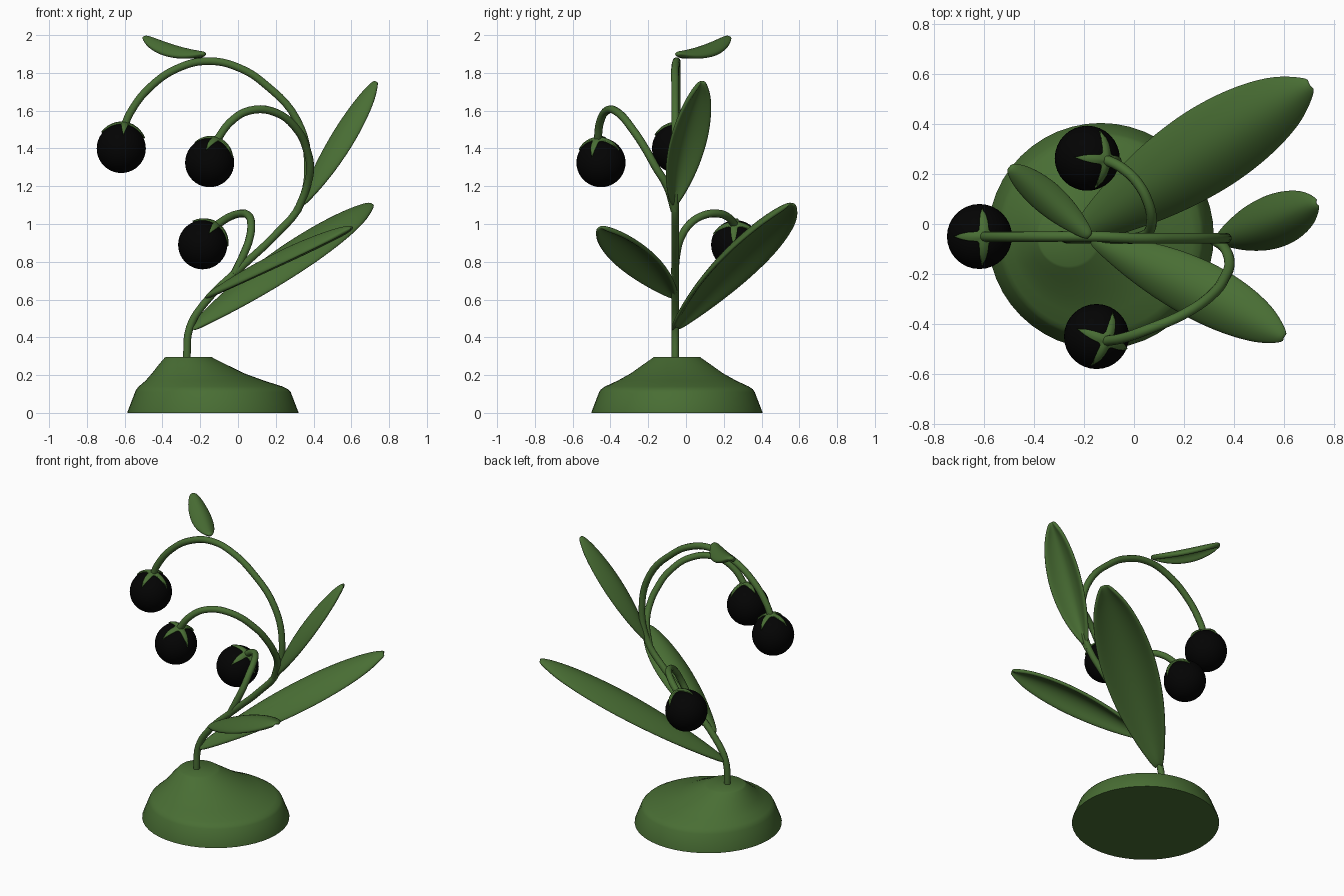
import bpy, bmesh
from math import sin, cos, pi, radians
from mathutils import Vector

if "Cube" in bpy.data.objects:
    bpy.data.objects.remove(bpy.data.objects["Cube"])


def material(name, rgb):
    m = bpy.data.materials.new(name)
    m.diffuse_color = (*rgb, 1)
    m.use_nodes = True
    m.node_tree.nodes["Principled BSDF"].inputs["Base Color"].default_value = m.diffuse_color
    return m


GREEN = material("leaf_green", (0.066, 0.155, 0.034))
BLACK = material("berry_black", (0.001, 0.001, 0.001))


def smooth(ob, angle):
    bpy.ops.object.select_all(action='DESELECT')
    ob.select_set(True)
    bpy.context.view_layer.objects.active = ob
    bpy.ops.object.shade_smooth_by_angle(angle=radians(angle))


def finish(bm, name, mat, angle=40):
    bmesh.ops.recalc_face_normals(bm, faces=bm.faces)
    me = bpy.data.meshes.new(name)
    bm.to_mesh(me)
    bm.free()
    ob = bpy.data.objects.new(name, me)
    bpy.context.collection.objects.link(ob)
    me.materials.append(mat)
    smooth(ob, angle)
    return ob


def mound(name, rings, y, n=48):
    """Loft of offset circles given as (z, centre x, radius)."""
    bm = bmesh.new()
    loops = [[bm.verts.new((cx + r * cos(2 * pi * i / n), y + r * sin(2 * pi * i / n), z))
              for i in range(n)] for z, cx, r in rings]
    for a, b in zip(loops, loops[1:]):
        for i in range(n):
            j = (i + 1) % n
            bm.faces.new((a[i], a[j], b[j], b[i]))
    bm.faces.new(loops[0][::-1])
    bm.faces.new(loops[-1])
    return finish(bm, name, GREEN, 55)


def stem(name, pts, radius=0.021):
    cu = bpy.data.curves.new(name, 'CURVE')
    cu.dimensions = '3D'
    cu.bevel_depth, cu.bevel_resolution, cu.resolution_u = radius, 3, 5
    cu.use_fill_caps = True
    sp = cu.splines.new('BEZIER')
    sp.bezier_points.add(len(pts) - 1)
    for p, co in zip(sp.bezier_points, pts):
        p.co = co
        p.handle_left_type = p.handle_right_type = 'AUTO'
    cu.materials.append(GREEN)
    ob = bpy.data.objects.new(name, cu)
    bpy.context.collection.objects.link(ob)
    bpy.ops.object.select_all(action='DESELECT')
    ob.select_set(True)
    bpy.context.view_layer.objects.active = ob
    bpy.ops.object.convert(target='MESH')
    smooth(bpy.context.object, 50)


WIDTHS = [0.14, 0.42, 0.64, 0.81, 0.93, 1.0, 1.03, 1.0, 0.92, 0.78, 0.56, 0.14]


def leaf(name, base, mid, tip, half, tilt=0.0, dome=0.06, thick=0.025):
    """Domed blade along a parabola through base, mid and tip."""
    base, mid, tip = Vector(base), Vector(mid), Vector(tip)
    ctrl = 2 * mid - (base + tip) / 2
    d = tip - base
    side = Vector((-d.y, d.x, 0)).normalized()
    side.z = tilt
    side.normalize()
    normal = d.cross(side).normalized()
    bm = bmesh.new()
    rows, us = [], [-1, -0.67, -0.33, 0, 0.33, 0.67, 1]
    for i, w in enumerate(WIDTHS):
        t = i / (len(WIDTHS) - 1)
        c = (1 - t) ** 2 * base + 2 * t * (1 - t) * ctrl + t * t * tip
        rows.append([bm.verts.new(c + side * half * w * u + normal * dome * w * (0.5 - u * u))
                     for u in us])
    for a, b in zip(rows, rows[1:]):
        for k in range(len(us) - 1):
            bm.faces.new((a[k], a[k + 1], b[k + 1], b[k]))
    ob = finish(bm, name, GREEN, 80)
    so = ob.modifiers.new("thickness", 'SOLIDIFY')
    so.thickness, so.offset = thick, 0
    sub = ob.modifiers.new("round", 'SUBSURF')
    sub.levels = sub.render_levels = 2


def berry(name, centre, top, r=0.13):
    """Round berry with a four-pointed calyx facing the stem end."""
    bm = bmesh.new()
    bmesh.ops.create_uvsphere(bm, u_segments=32, v_segments=20, radius=r)
    finish(bm, name, BLACK, 60).location = centre
    bm = bmesh.new()
    n, m = 48, 6
    pole = bm.verts.new((0, 0, r + 0.014))
    prev = None
    for j in range(1, m + 1):
        ring = []
        for i in range(n):
            f = 2 * pi * i / n
            k = i % (n // 4) / (n // 4)
            point = abs(1 - 2 * k)              # 1 on an arm, 0 between arms
            th = radians(14 + 44 * point ** 2.7) * j / m
            rr = r + 0.008 + 0.006 * (1 - j / m)
            ring.append(bm.verts.new((rr * sin(th) * cos(f), rr * sin(th) * sin(f), rr * cos(th))))
        for i in range(n):
            k = (i + 1) % n
            bm.faces.new((pole, ring[i], ring[k]) if prev is None
                         else (prev[i], ring[i], ring[k], prev[k]))
        prev = ring
    cal = finish(bm, name + "_calyx", GREEN, 60)
    cal.location = centre
    cal.rotation_mode = 'QUATERNION'
    cal.rotation_quaternion = (Vector(top) - Vector(centre)).to_track_quat('Z', 'Y')
    cal.modifiers.new("thickness", 'SOLIDIFY').thickness = 0.012


# Base mound
mound("base_mound", [(0, -0.133, 0.452), (0.006, -0.133, 0.452), (0.11, -0.133, 0.412), (0.125, -0.136, 0.402),
                     (0.14, -0.145, 0.38), (0.17, -0.175, 0.315), (0.21, -0.212, 0.243),
                     (0.255, -0.24, 0.18), (0.29, -0.26, 0.13), (0.297, -0.262, 0.12)], -0.048)

# Main stem and two side stalks
Y = -0.057
main = [(-.272, .28), (-.256, .45), (-.175, .583), (.01, .765), (.196, .94), (.328, 1.10), (.37, 1.32),
        (.31, 1.555), (.143, 1.74), (.01, 1.825), (-.148, 1.862), (-.307, 1.83), (-.466, 1.724),
        (-.57, 1.59), (-.605, 1.51)]
stem("main_stem", [(x, Y + 0.007 * (i > 9), z) for i, (x, z) in enumerate(main)])
stem("front_stalk", [(.315, -.06, 1.07), (.365, -.1, 1.2), (.382, -.16, 1.3), (.365, -.21, 1.39),
                     (.32, -.275, 1.49), (.2, -.36, 1.59), (.06, -.42, 1.6), (-.04, -.455, 1.54),
                     (-.115, -.468, 1.44)])
stem("back_stalk", [(-.02, -.06, .735), (.03, -.05, .84), (.06, -.03, .92), (.07, .02, 1.0),
                    (.055, .09, 1.045), (.01, .17, 1.055), (-.05, .225, 1.035), (-.12, .26, .99)])

# Berries
berry("top_berry", (-.618, -.05, 1.40), (-.6, -.05, 1.53))
berry("front_berry", (-.15, -.45, 1.325), (-.105, -.468, 1.46))
berry("back_berry", (-.187, .263, .89), (-.11, .257, 1.0))

# Leaves
leaf("large_leaf", (-.25, -.06, .44), (.24, .26, .81), (.71, .56, 1.105), .17, .1, .09)
leaf("front_leaf", (-.17, -.06, .61), (.235, -.255, .82), (.605, -.455, .98), .118, .18, .06)
leaf("upper_leaf", (.34, -.06, 1.10), (.525, -.005, 1.425), (.735, .085, 1.755), .105, .15, .075)
leaf("tip_leaf", (-.175, -.05, 1.895), (-.335, .095, 1.91), (-.5, .23, 1.985), .06, 0, .045, .03)
